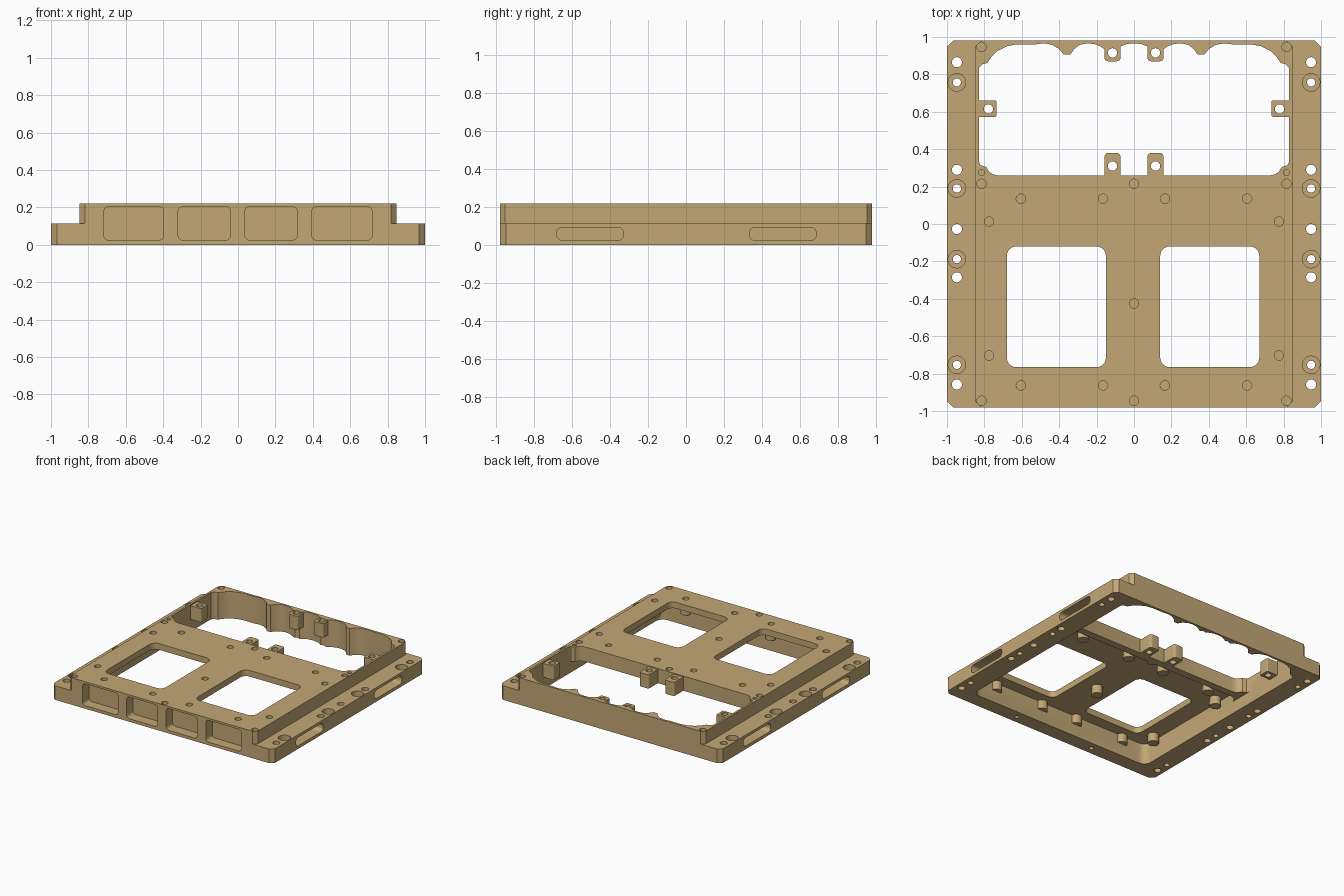
import bpy, bmesh, math

if "Cube" in bpy.data.objects:
    bpy.data.objects.remove(bpy.data.objects["Cube"])

TOP, STEP = 0.22, 0.115          # deck height, side flange height
PLATE, LOW = 0.17, 0.10          # underside of deck, underside of ribs and posts

tan = bpy.data.materials.new("anodised_tan")
tan.diffuse_color = (0.55, 0.39, 0.18, 1)
tan.use_nodes = True
tan.node_tree.nodes["Principled BSDF"].inputs["Base Color"].default_value = tan.diffuse_color


def circle(x, y, r, n=24):
    return [(x + r * math.cos(2 * math.pi * i / n), y + r * math.sin(2 * math.pi * i / n))
            for i in range(n)]


def rect(x0, x1, y0, y1, r=0.0, n=6):
    """Rectangle with rounded corners; n=1 gives chamfers."""
    if r == 0:
        return [(x0, y0), (x1, y0), (x1, y1), (x0, y1)]
    pts = []
    for cx, cy, a in ((x1 - r, y1 - r, 0), (x0 + r, y1 - r, 90),
                      (x0 + r, y0 + r, 180), (x1 - r, y0 + r, 270)):
        for i in range(n + 1):
            t = math.radians(a + 90 * i / n)
            pts.append((cx + r * math.cos(t), cy + r * math.sin(t)))
    return pts


def prisms(name, outlines, lo, hi, axis="z"):
    """One object of straight prisms, extruded along an axis."""
    place = {"z": lambda u, v, w: (u, v, w),
             "y": lambda u, v, w: (u, w, v),
             "x": lambda u, v, w: (w, u, v)}[axis]
    bm = bmesh.new()
    for pts in outlines:
        a = [bm.verts.new(place(u, v, lo)) for u, v in pts]
        b = [bm.verts.new(place(u, v, hi)) for u, v in pts]
        n = len(pts)
        bm.faces.new(a)
        bm.faces.new(b[::-1])
        for i in range(n):
            bm.faces.new((a[i], b[i], b[(i + 1) % n], a[(i + 1) % n]))
    bmesh.ops.recalc_face_normals(bm, faces=bm.faces)
    me = bpy.data.meshes.new(name)
    bm.to_mesh(me)
    bm.free()
    me.materials.append(tan)
    ob = bpy.data.objects.new(name, me)
    bpy.context.collection.objects.link(ob)
    return ob


def combine(op, other):
    """Apply a boolean to the frame, then drop the helper."""
    m = frame.modifiers.new(op, "BOOLEAN")
    m.operation, m.solver, m.object = op, "EXACT", other
    bpy.context.view_layer.objects.active = frame
    bpy.ops.object.modifier_apply(modifier=m.name)
    bpy.data.objects.remove(other)


def cut(outlines, lo, hi, axis="z"):
    combine("DIFFERENCE", prisms("cutter", outlines, lo, hi, axis))


def add(outlines, lo, hi):
    combine("UNION", prisms("addition", outlines, lo, hi))


def both(points):
    """Mirror a list of points left and right."""
    return [(s * x, y) for x, y in points for s in ((1, -1) if x else (1,))]


# stepped outer block: low flange with a raised deck
frame = prisms("mounting_frame", [rect(-1, 1, -0.98, 0.98, 0.032, 1)], 0, STEP)
add([rect(-0.847, 0.847, -0.98, 0.98, 0.028, 1)], 0, TOP)

# underside cavity and the shallower relief below the cross rib
cut([rect(-0.83, 0.83, -0.86, 0.2, 0.06)], -0.1, PLATE)
cut([rect(-0.83, 0.83, 0.1, 0.4)], -0.1, LOW)

# scalloped rear opening
half = [(0.04, 0.962), (0.07, 0.95), (0.1, 0.93), (0.15, 0.93), (0.18, 0.95), (0.21, 0.962),
        (0.25, 0.966), (0.29, 0.958), (0.32, 0.935), (0.34, 0.905), (0.375, 0.905),
        (0.4, 0.935), (0.435, 0.957), (0.48, 0.966), (0.53, 0.96), (0.63, 0.96),
        (0.68, 0.95), (0.73, 0.925), (0.765, 0.89), (0.785, 0.86), (0.81, 0.855),
        (0.83, 0.835), (0.83, 0.335), (0.82, 0.315), (0.79, 0.305), (0.775, 0.28),
        (0.755, 0.266), (0.73, 0.26)]
cut([[(0, 0.966)] + half + [(-x, y) for x, y in reversed(half)]], -0.1, TOP + 0.1)

# deck windows
cut([rect(-0.68, -0.15, -0.765, -0.12, 0.05), rect(0.14, 0.67, -0.765, -0.12, 0.05)],
    PLATE - 0.05, TOP + 0.1)

# lugs around the rear opening
lugs = []
for s in (-1, 1):
    c = s * 0.115
    lugs += [rect(c - 0.043, c + 0.043, 0.87, 0.972, 0.02),
             rect(c - 0.043, c + 0.043, 0.22, 0.38, 0.02)]
    a, b = sorted((s * 0.735, s * 0.84))
    lugs.append(rect(a, b, 0.573, 0.66, 0.008))
add(lugs, LOW, 0.212)
cut([circle(x, y, 0.025) for x, y in both([(0.115, 0.915), (0.778, 0.615), (0.115, 0.31)])],
    0, TOP + 0.1)

# screw posts hanging below the deck
posts = both([(0.605, -0.863), (0.165, -0.863), (0.775, -0.703), (0.775, 0.013),
              (0, -0.425), (0.605, 0.135), (0.165, 0.135), (0, 0.215)])
add([circle(x, y, 0.042) for x, y in posts], LOW, PLATE + 0.02)

# blind screw holes in the deck
corners = both([(0.815, 0.947), (0.815, -0.945), (0.815, 0.215), (0, -0.945)])
cut([circle(x, y, 0.025) for x, y in posts + corners], TOP - 0.05, TOP + 0.1)
cut([circle(x, y, 0.016) for x, y in both([(0.815, 0.275)])], TOP - 0.05, TOP + 0.1)

# flange holes, plain and counterbored
plain = both([(0.947, y) for y in (0.865, 0.29, -0.027, -0.285, -0.858)])
bored = both([(0.947, y) for y in (0.757, 0.19, -0.188, -0.753)])
cut([circle(x, y, 0.027) for x, y in plain], -0.1, STEP + 0.1)
cut([circle(x, y, 0.022) for x, y in bored], -0.1, STEP + 0.1)
cut([circle(x, y, 0.047) for x, y in bored], STEP - 0.045, STEP + 0.1)

# small holes in the underside of the front rim
cut([circle(x, -0.92, 0.018) for x in (-0.36, 0.36)], -0.1, 0.06)

# front pockets
cut([rect(a, b, 0.025, 0.203, 0.025) for a, b in
     ((-0.717, -0.397), (-0.32, -0.04), (0.037, 0.317), (0.395, 0.717))], -1.1, -0.895, "y")

# side slots
for lo, hi in ((0.9, 1.1), (-1.1, -0.9)):
    cut([rect(a, b, 0.025, 0.093, 0.028) for a, b in ((-0.68, -0.33), (0.335, 0.685))],
        lo, hi, "x")

# crisp machined edges with smooth round walls
bpy.ops.object.select_all(action="DESELECT")
frame.select_set(True)
bpy.context.view_layer.objects.active = frame
bpy.ops.object.shade_smooth_by_angle(angle=math.radians(28))
